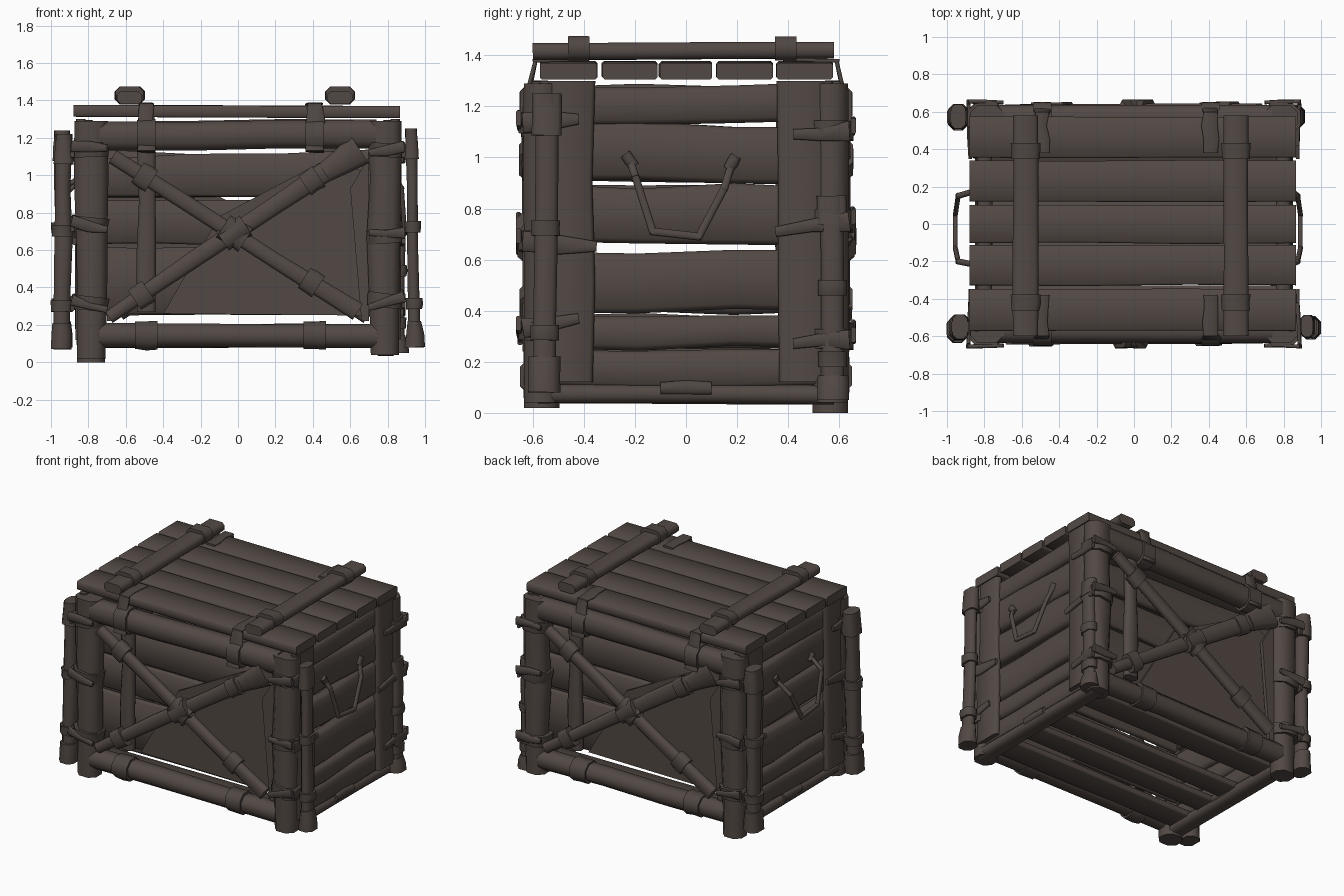
import bpy, bmesh, math, random
from mathutils import Vector

if "Cube" in bpy.data.objects:
    bpy.data.objects.remove(bpy.data.objects["Cube"])

random.seed(4)
wood = bpy.data.materials.new("dark_wood")
wood.diffuse_color = (0.085, 0.066, 0.058, 1)
wood.use_nodes = True
wood.node_tree.nodes["Principled BSDF"].inputs["Base Color"].default_value = wood.diffuse_color
strap = bpy.data.materials.new("leather_strap")
strap.diffuse_color = (0.078, 0.062, 0.055, 1)
strap.use_nodes = True
strap.node_tree.nodes["Principled BSDF"].inputs["Base Color"].default_value = strap.diffuse_color


def finish(name, bm, mat):
    bmesh.ops.recalc_face_normals(bm, faces=bm.faces)
    me = bpy.data.meshes.new(name)
    bm.to_mesh(me)
    bm.free()
    me.materials.append(mat)
    ob = bpy.data.objects.new(name, me)
    bpy.context.collection.objects.link(ob)
    me.shade_smooth()
    me.set_sharp_from_angle(angle=math.radians(55))
    return ob


def beam(name, p0, p1, w, t, n=(0, 0, 1), w1=None, wob=0.008, mat=wood, rings=4, cut=0.28):
    """Chamfered, slightly crooked timber from p0 to p1; t is its depth along n."""
    p0, p1, n = Vector(p0), Vector(p1), Vector(n)
    d = (p1 - p0).normalized()
    side = d.cross(n).normalized()
    n = side.cross(d)
    w1 = w if w1 is None else w1
    c = cut * min(w, t)
    bm, loops = bmesh.new(), []
    for i in range(rings):
        f = i / (rings - 1)
        ww, tt = (w + (w1 - w) * f) / 2, t / 2
        mid = p0.lerp(p1, f)
        if 0 < i < rings - 1:
            mid = mid + side * random.uniform(-wob, wob) + n * random.uniform(-wob, wob) * 0.5
            ww += random.uniform(-wob, wob)
        prof = [(ww, tt - c), (ww - c, tt), (c - ww, tt), (-ww, tt - c),
                (-ww, c - tt), (c - ww, -tt), (ww - c, -tt), (ww, c - tt)]
        loops.append([bm.verts.new(mid + side * a + n * b) for a, b in prof])
    for a, b in zip(loops, loops[1:]):
        for k in range(8):
            bm.faces.new((a[k], a[(k + 1) % 8], b[(k + 1) % 8], b[k]))
    bm.faces.new(loops[0])
    bm.faces.new(loops[-1])
    return finish(name, bm, mat)


def wrap(name, c, axis, length, w, t, n):
    """Short band bound around a timber."""
    c, a = Vector(c), Vector(axis).normalized() * length / 2
    return beam(name, c - a, c + a, w, t, n, w1=w * 1.06, wob=0.004, mat=strap, rings=3)


def sheet(name, pts, depth):
    """Thin panel in the xz plane."""
    bm = bmesh.new()
    f = bm.faces.new([bm.verts.new(p) for p in pts])
    r = bmesh.ops.extrude_face_region(bm, geom=[f])
    bmesh.ops.translate(bm, vec=(0, depth, 0),
                        verts=[v for v in r["geom"] if isinstance(v, bmesh.types.BMVert)])
    return finish(name, bm, wood)


# Lid planks
for y, w in ((-0.46, 0.225), (-0.22, 0.215), (0.0, 0.205), (0.23, 0.22), (0.465, 0.22)):
    beam("lid_plank", (-0.88, y, 1.345), (0.865, y, 1.338), w, 0.064, wob=0.003, cut=0.12)

# Lid battens with bindings
for x in (-0.58, 0.545):
    beam("lid_batten", (x, -0.6, 1.415), (x, 0.58, 1.42), 0.135, 0.066, wob=0.003)
    for y in (-0.42, 0.39):
        wrap("batten_binding", (x, y, 1.427), (0, 1, 0), 0.085, 0.15, 0.095, (0, 0, 1))

# Front and back walls
for s in (-1, 1):
    n = (0, s, 0)
    y = s * 0.57
    beam("top_rail", (-0.74, y, 1.21), (0.74, y, 1.22), 0.155, 0.13, n, wob=0.005)
    beam("bottom_rail", (-0.74, y, 0.145), (0.74, y, 0.14), 0.13, 0.13, n, wob=0.005)
    beam("upper_plank", (s * 0.76, s * 0.5, 0.985), (-s * 0.76, s * 0.5, 1.01), 0.2, 0.05, n, w1=0.26)
    beam("middle_plank", (s * 0.76, s * 0.49, 0.75), (-s * 0.1, s * 0.49, 0.75), 0.235, 0.04, n, wob=0.003)
    beam("lower_plank", (s * 0.76, s * 0.49, 0.435), (-s * 0.1, s * 0.49, 0.435), 0.36, 0.04, n, wob=0.003)
    beam("inner_upright", (s * 0.49, s * 0.55, 0.27), (s * 0.49, s * 0.55, 1.15), 0.1, 0.06, n)
    # Torn panel covering the lower and inner part of the wall
    sheet("wall_panel", [(s * 0.4, s * 0.515, 0.26), (-s * 0.71, s * 0.515, 0.25), (-s * 0.71, s * 0.515, 1.0),
                         (-s * 0.5, s * 0.515, 1.1), (s * 0.1, s * 0.515, 0.78)], s * 0.02)
    # Splintered board beside the post
    sheet("splinter_board", [(-s * 0.66, s * 0.56, 0.22), (-s * 0.7, s * 0.56, 0.22), (-s * 0.7, s * 0.56, 1.1),
                             (-s * 0.6, s * 0.56, 0.93)], s * 0.025)
    # Cross braces
    a0, a1 = Vector((s * 0.67, s * 0.615, 1.1)), Vector((-s * 0.64, s * 0.61, 0.27))
    b0, b1 = Vector((s * 0.69, s * 0.6, 0.24)), Vector((-s * 0.65, s * 0.6, 1.14))
    beam("cross_brace", a0, a1, 0.08, 0.06, n, w1=0.1, wob=0.005)
    beam("cross_brace", b0, b1, 0.07, 0.06, n, w1=0.12, wob=0.005)
    beam("brace_club", b1.lerp(b0, 0.14), b1, 0.11, 0.08, n, w1=0.18, wob=0.003, rings=3)
    wrap("brace_knot", (s * 0.02, s * 0.615, 0.69), a1 - a0, 0.14, 0.14, 0.09, n)
    wrap("brace_knot", (s * 0.02, s * 0.615, 0.69), b1 - b0, 0.15, 0.12, 0.1, n)
    for p, q in ((a0, a1), (b0, b1)):
        for f in (0.13, 0.81):
            wrap("brace_binding", p.lerp(q, f), q - p, 0.09, 0.125, 0.08, n)
    # Bindings on the rails, the upper ones reaching the lid
    for x in (-0.49, 0.41):
        wrap("rail_binding", (x, s * 0.575, 1.21), (1, 0, 0), 0.1, 0.17, 0.15, n)
        beam("lid_strap", (x, s * 0.645, 1.13), (x, s * 0.59, 1.375), 0.1, 0.016, n, w1=0.08, mat=strap)
        beam("lid_strap_end", (x, s * 0.6, 1.378), (x, s * 0.38, 1.38), 0.075, 0.014, mat=strap)
        wrap("rail_binding", (x, s * 0.575, 0.145), (1, 0, 0), 0.12, 0.145, 0.15, n)

# Side walls
for s in (-1, 1):
    n = (s, 0, 0)
    for z, w, tilt in ((1.21, 0.15, -0.01), (1.015, 0.225, 0.01), (0.775, 0.225, 0.008),
                       (0.515, 0.24, -0.004), (0.317, 0.125, 0.0), (0.175, 0.14, 0.0)):
        beam("side_plank", (s * 0.8, -0.56, z + tilt), (s * 0.8, 0.56, z - tilt),
             w, 0.08, n, wob=0.008, cut=0.25)
    beam("side_sill", (s * 0.79, -0.58, 0.075), (s * 0.79, 0.58, 0.07), 0.075, 0.12, n, wob=0.003)
    wrap("sill_binding", (s * 0.79, 0, 0.095), (0, 1, 0), 0.2, 0.05, 0.14, n)
    # Rope handle
    xo = 0.89 if s > 0 else 0.955
    path = [(0.84, -0.22, 0.99), (xo - 0.015, -0.2, 0.93), (xo, -0.13, 0.71),
            (xo, 0.05, 0.69), (xo - 0.015, 0.15, 0.88), (0.84, 0.18, 0.98)]
    path = [Vector((s * x, y, z)) for x, y, z in path]
    for p, q in zip(path, path[1:]):
        e = (q - p).normalized() * 0.008
        beam("handle", p - e, q + e, 0.03, 0.024, n, wob=0, rings=2)
    for p in (path[0], path[-1]):
        wrap("handle_mount", p, (0, p.y, 0.3), 0.06, 0.04, 0.04, n)

# Corner posts: a front board, a side board and their bindings
for sx in (-1, 1):
    for sy in (-1, 1):
        foot = {(-1, -1): 0.02, (-1, 1): 0.0}.get((sx, sy), 0.04)
        beam("corner_post", (sx * 0.785, sy * 0.565, foot), (sx * 0.785, sy * 0.565, 1.29),
             0.15, 0.14, (0, sy, 0), w1=0.18, wob=0.008, rings=5)
        beam("corner_side_board", (sx * 0.845, sy * 0.465, 0.12), (sx * 0.84, sy * 0.465, 1.3),
             0.2, 0.05, (sx, 0, 0), w1=0.22, rings=4)
        for i, z in enumerate((0.3, 0.71, 1.1)):
            z += random.uniform(-0.04, 0.04)
            k = random.uniform(-0.15, 0.15)
            wrap("post_binding", (sx * 0.79, sy * 0.565, z), (k, 0, 1), 0.075, 0.19, 0.18, (0, sy, 0))
            # Loose strap tails on the side and wall faces
            beam("strap_tail", (sx * 0.885, sy * 0.64, z), (sx * 0.875, sy * (0.35 if i == 1 else 0.42), z + k * 0.3),
                 0.08, 0.02, (sx, 0, 0), w1=0.04, mat=strap, rings=3)
            beam("strap_tail", (sx * 0.89, sy * 0.655, z + 0.02), (sx * 0.7, sy * 0.65, z - k * 0.3),
                 0.06, 0.02, (0, sy, 0), w1=0.035, mat=strap, rings=3)

# Outer poles lashed to the corners: ends, width and depth
poles = [((0.945, -0.555, 0.08), (0.925, -0.545, 1.25), 0.065, 0.09),
         ((-0.945, -0.565, 0.07), (-0.93, -0.55, 1.22), 0.09, 0.1),
         ((-0.94, 0.57, 0.08), (-0.94, 0.575, 1.24), 0.085, 0.1),
         ((0.86, 0.575, 0.05), (0.86, 0.57, 0.85), 0.06, 0.09)]
for p, q, w, t in poles:
    p, q = Vector(p), Vector(q)
    n = (0, 1, 0)
    beam("outer_pole", p, q, w, t, n, wob=0.006, rings=5)
    beam("pole_foot", p, p.lerp(q, 0.12), 0.11, t * 1.4, n, w1=w * 1.1, wob=0.004, rings=3)
    beam("pole_head", q, q.lerp(p, 0.14), w * 0.9, t * 1.3, n, w1=w * 1.2, wob=0.004, rings=3)
    for f in (0.2, 0.55):
        wrap("pole_binding", p.lerp(q, f), q - p, 0.06, w * 1.3, t * 1.25, n)

# Floor planks
for y, w in ((-0.42, 0.18), (-0.16, 0.16), (0.07, 0.17), (0.42, 0.18)):
    beam("floor_plank", (-0.78, y, 0.1), (0.78, y, 0.1), w, 0.045, wob=0.004, cut=0.15)
